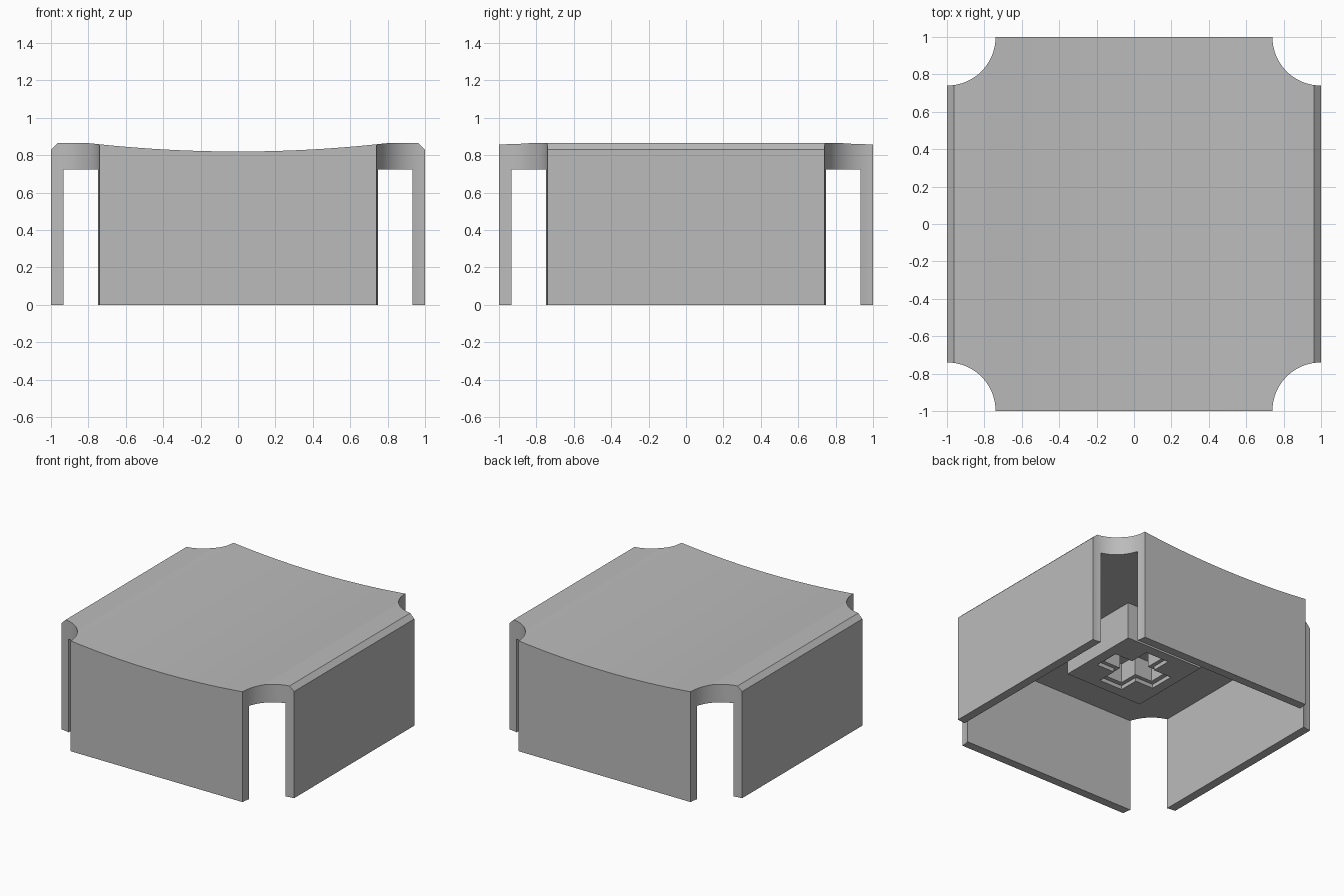
import bpy
import bmesh
import math

cube = bpy.data.objects.get("Cube")
if cube:
    bpy.data.objects.remove(cube, do_unlink=True)

grey = bpy.data.materials.new("mid grey")
grey.use_nodes = True
colour = (0.5, 0.5, 0.5, 1)
grey.diffuse_color = colour
grey.node_tree.nodes["Principled BSDF"].inputs["Base Color"].default_value = colour

WALL = 0.067         # wall thickness
CEILING = 0.725      # underside of the top plate
BOSS_Z = 0.44        # lower end of the mounting boss
NOTCH = 0.26         # corner notch radius


def prism(name, points, place, offset):
    """Extrude a closed 2D outline along one axis; place maps it into 3D."""
    bm = bmesh.new()
    face = bm.faces.new([bm.verts.new(place(a, b)) for a, b in points])
    ext = bmesh.ops.extrude_face_region(bm, geom=[face])
    verts = [v for v in ext["geom"] if isinstance(v, bmesh.types.BMVert)]
    bmesh.ops.translate(bm, vec=offset, verts=verts)
    bmesh.ops.recalc_face_normals(bm, faces=bm.faces)
    mesh = bpy.data.meshes.new(name)
    bm.to_mesh(mesh)
    bm.free()
    mesh.materials.append(grey)
    obj = bpy.data.objects.new(name, mesh)
    bpy.context.collection.objects.link(obj)
    return obj


def upright(name, points, z0, z1):
    return prism(name, points, lambda x, y: (x, y, z0), (0, 0, z1 - z0))


def square(h):
    return [(-h, -h), (h, -h), (h, h), (-h, h)]


def cross(e, w):
    """Plus-shaped outline with arm reach e and half width w."""
    quarter = [(e, -w), (e, w), (w, w)]
    points = []
    for _ in range(4):
        points += quarter
        quarter = [(-y, x) for x, y in quarter]
    return points


def cut(obj, cutter):
    mod = obj.modifiers.new("cut", "BOOLEAN")
    mod.operation = "DIFFERENCE"
    mod.solver = "EXACT"
    mod.object = cutter
    bpy.context.view_layer.objects.active = obj
    bpy.ops.object.modifier_apply(modifier=mod.name)
    bpy.data.objects.remove(cutter, do_unlink=True)


# Shell: dished top with chamfered side edges, extruded front to back
steps = 24
dish = [(0.8 * (1 - 2 * i / steps), 0.82 + 0.045 * (1 - 2 * i / steps) ** 2)
        for i in range(steps + 1)]
outline = ([(-1, 0), (1, 0), (1, 0.83), (0.963, 0.865)] + dish
           + [(-0.963, 0.865), (-1, 0.83)])
shell = prism("shell", outline, lambda x, z: (x, -1, z), (0, 2, 0))

# Hollow underside
cut(shell, upright("cavity_cutter", square(1 - WALL), -0.1, CEILING))

# Round notch through each corner
for sx in (-1, 1):
    for sy in (-1, 1):
        ring = [(sx + NOTCH * math.cos(math.tau * i / 96),
                 sy + NOTCH * math.sin(math.tau * i / 96)) for i in range(96)]
        cut(shell, upright("notch_cutter", ring, -0.1, 1.1))

# Mounting boss with a stepped cross socket
boss = upright("mounting_boss", square(0.333), BOSS_Z, CEILING + 0.02)
cut(boss, upright("socket_cutter", cross(0.22, 0.07), BOSS_Z - 0.1, BOSS_Z + 0.18))
cut(boss, upright("lip_cutter", cross(0.255, 0.1), BOSS_Z - 0.1, BOSS_Z + 0.03))

# Smooth the dish and notches, keep the edges crisp
for obj in (shell, boss):
    bpy.ops.object.select_all(action="DESELECT")
    obj.select_set(True)
    bpy.context.view_layer.objects.active = obj
    bpy.ops.object.shade_smooth_by_angle(angle=math.radians(25))
